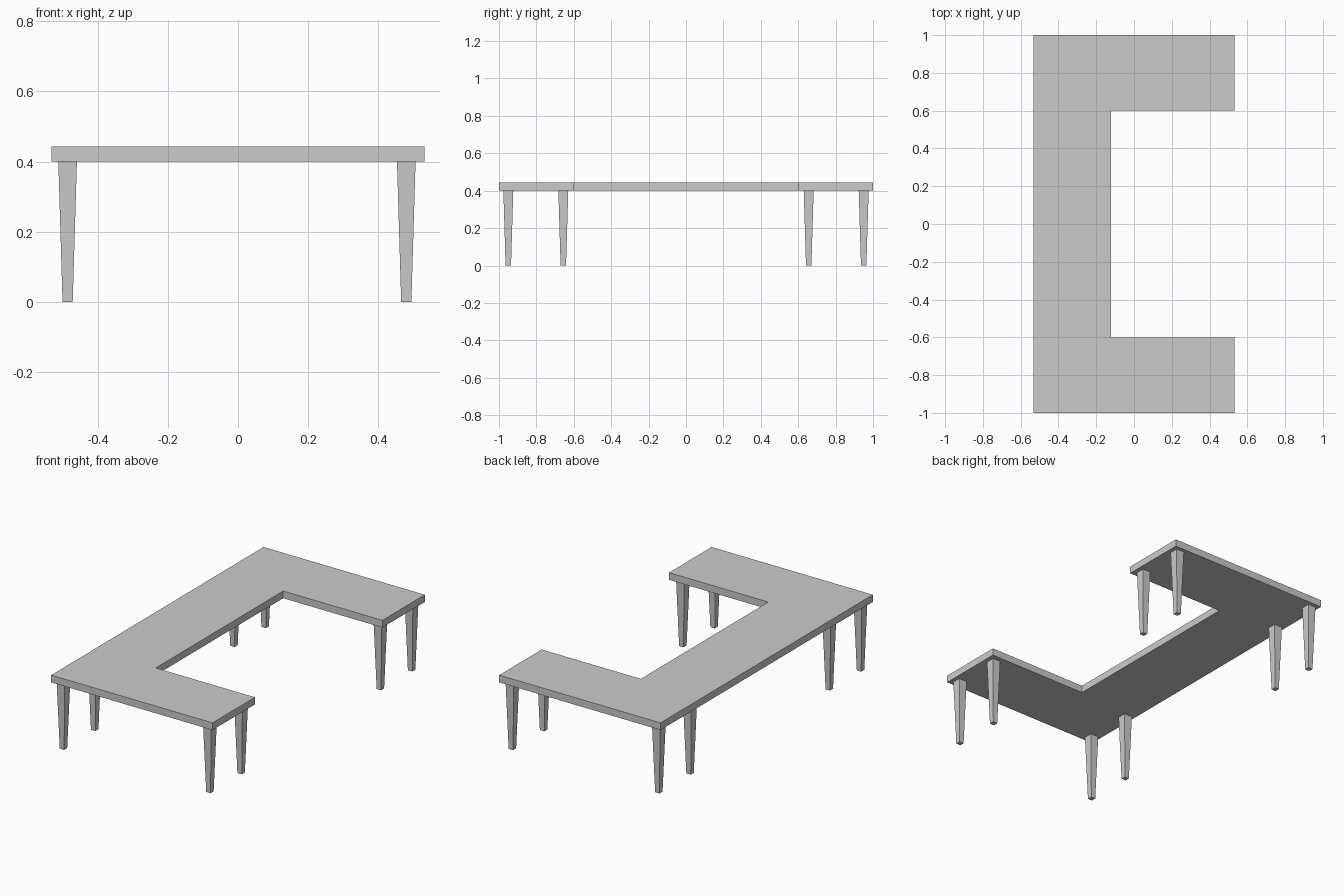
import bpy, bmesh

if "Cube" in bpy.data.objects:
    bpy.data.objects.remove(bpy.data.objects["Cube"])

TOP_Z, UNDER_Z = 0.443, 0.40


def make_object(name, bm):
    bmesh.ops.recalc_face_normals(bm, faces=bm.faces)
    mesh = bpy.data.meshes.new(name)
    bm.to_mesh(mesh)
    bm.free()
    obj = bpy.data.objects.new(name, mesh)
    bpy.context.collection.objects.link(obj)
    return obj


def extrude_outline(name, points, z0, z1):
    bm = bmesh.new()
    face = bm.faces.new([bm.verts.new((x, y, z0)) for x, y in points])
    result = bmesh.ops.extrude_face_region(bm, geom=[face], use_keep_orig=True)
    moved = [v for v in result["geom"] if isinstance(v, bmesh.types.BMVert)]
    bmesh.ops.translate(bm, verts=moved, vec=(0, 0, z1 - z0))
    return make_object(name, bm)


def tapered_leg(name, x, y, foot=0.0145, head=0.0265):
    bm = bmesh.new()
    bmesh.ops.create_cube(bm, size=2)
    for v in bm.verts:
        half = head if v.co.z > 0 else foot
        v.co = (x + v.co.x * half, y + v.co.y * half, UNDER_Z if v.co.z > 0 else 0)
    return make_object(name, bm)


# U-shaped table top
half_outline = [(-0.532, 1.0), (0.532, 1.0), (0.532, 0.6), (-0.122, 0.6)]
outline = half_outline + [(x, -y) for x, y in reversed(half_outline)]
extrude_outline("table_top", outline, UNDER_Z, TOP_Z)

# Eight tapered square legs, four under each arm
for side, sign in (("front", -1), ("back", 1)):
    for row, y in (("outer", 0.95), ("inner", 0.656)):
        for end, x in (("left", -0.486), ("right", 0.48)):
            tapered_leg(f"{side}_{row}_{end}_leg", x, sign * y)
